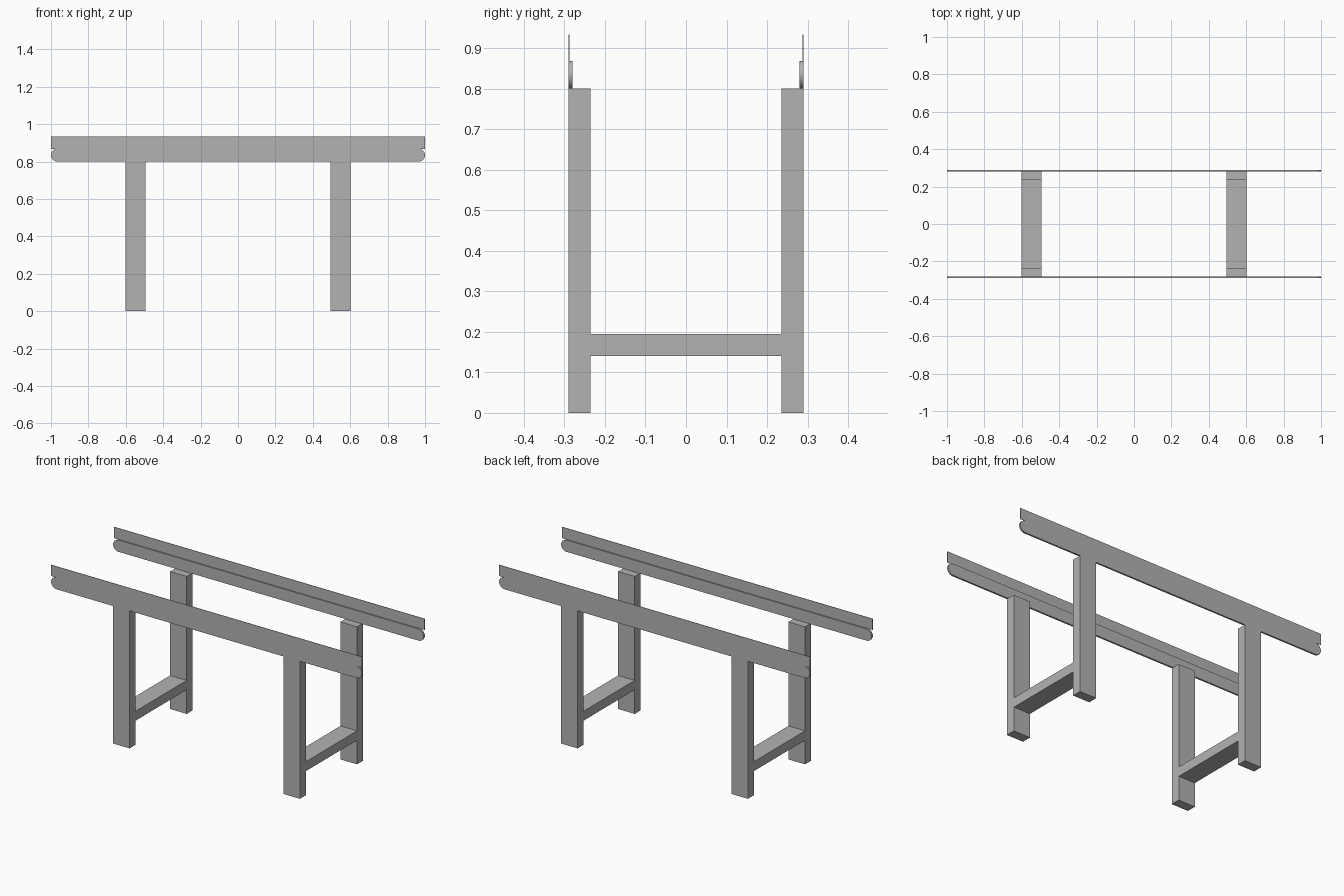
import bpy
import bmesh
from math import pi, sin, cos, radians
from mathutils import Vector

cube = bpy.data.objects.get("Cube")
if cube:
    bpy.data.objects.remove(cube, do_unlink=True)

grey = bpy.data.materials.new("plain grey")
grey.use_nodes = True
colour = (0.45, 0.45, 0.45, 1)
grey.diffuse_color = colour
grey.node_tree.nodes["Principled BSDF"].inputs["Base Color"].default_value = colour


def extrude_outline(name, points, direction):
    """Solid made by sweeping a closed planar outline along a vector."""
    bm = bmesh.new()
    face = bm.faces.new([bm.verts.new(p) for p in points])
    swept = bmesh.ops.extrude_face_region(bm, geom=[face])
    verts = [g for g in swept["geom"] if isinstance(g, bmesh.types.BMVert)]
    bmesh.ops.translate(bm, verts=verts, vec=Vector(direction))
    if not any(f.is_valid and f == face for f in bm.faces):
        bm.faces.new([v for v in bm.verts][:len(points)])
    bmesh.ops.recalc_face_normals(bm, faces=bm.faces)
    mesh = bpy.data.meshes.new(name)
    bm.to_mesh(mesh)
    bm.free()
    mesh.materials.append(grey)
    obj = bpy.data.objects.new(name, mesh)
    bpy.context.collection.objects.link(obj)
    return obj


OUT, IN = 0.29, 0.235          # outer and inner faces of the legs
LEG_TOP, RAIL_TOP, TOP = 0.80, 0.868, 0.933
BAR_LOW, BAR_HIGH = 0.14, 0.195
LEG_X, LEG_W = 0.495, 0.107

# H-shaped leg frames: two posts joined by a crossbar
half = [(IN, BAR_LOW), (IN, 0), (OUT, 0), (OUT, LEG_TOP), (IN, LEG_TOP), (IN, BAR_HIGH)]
outline = half + [(-y, z) for y, z in reversed(half)]
for side, s in (("left", 1), ("right", -1)):
    extrude_outline(side + "_leg_frame",
                    [(s * LEG_X, y, z) for y, z in outline], (s * LEG_W, 0, 0))

# Round-ended lower rails with thin upright strips above them
radius = (RAIL_TOP - LEG_TOP) / 2
mid = LEG_TOP + radius
steps = 16
arc = [(1 - radius + radius * cos(a), mid + radius * sin(a))
       for a in (-pi / 2 + pi * i / steps for i in range(steps + 1))]
capsule = arc + [(-x, z) for x, z in reversed(arc)]
strip = [(-1, RAIL_TOP), (1, RAIL_TOP), (1, TOP), (-1, TOP)]

for side, s in (("front", -1), ("back", 1)):
    rail = extrude_outline(side + "_rail", [(x, s * OUT, z) for x, z in capsule],
                           (0, -s * 0.01, 0))
    extrude_outline(side + "_strip", [(x, s * OUT, z) for x, z in strip],
                    (0, -s * 0.002, 0))
    bpy.ops.object.select_all(action="DESELECT")
    rail.select_set(True)
    bpy.context.view_layer.objects.active = rail
    bpy.ops.object.shade_smooth_by_angle(angle=radians(30))
